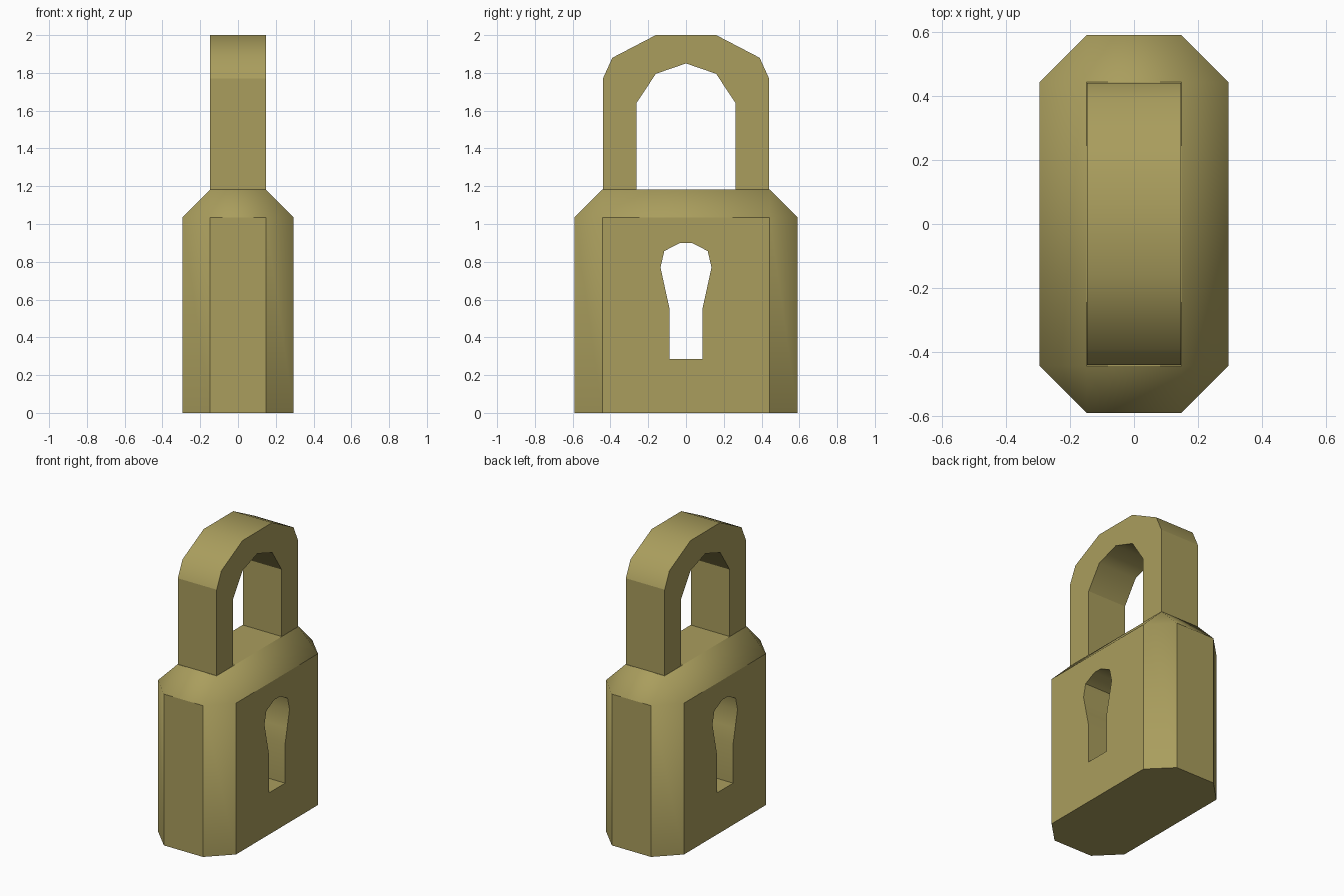
import bpy, bmesh, math

cube = bpy.data.objects.get("Cube")
if cube:
    bpy.data.objects.remove(cube, do_unlink=True)

brass = bpy.data.materials.new("aged_brass")
brass.use_nodes = True
colour = (0.40, 0.34, 0.11, 1)
brass.diffuse_color = colour
brass.node_tree.nodes["Principled BSDF"].inputs["Base Color"].default_value = colour


def add_object(name, bm):
    bmesh.ops.recalc_face_normals(bm, faces=bm.faces)
    mesh = bpy.data.meshes.new(name)
    bm.to_mesh(mesh)
    bm.free()
    obj = bpy.data.objects.new(name, mesh)
    bpy.context.collection.objects.link(obj)
    mesh.materials.append(brass)
    return obj


def mirrored(half):
    """Close a right-hand (y, z) profile with its mirror image."""
    return half + [(-y, z) for y, z in reversed(half) if y > 0]


def extruded(profile, half_width):
    """Extrude a (y, z) profile across x."""
    bm = bmesh.new()
    face = bm.faces.new([bm.verts.new((-half_width, y, z)) for y, z in profile])
    new = bmesh.ops.extrude_face_region(bm, geom=[face])["geom"]
    verts = [v for v in new if isinstance(v, bmesh.types.BMVert)]
    bmesh.ops.translate(bm, verts=verts, vec=(2 * half_width, 0, 0))
    return bm


def activate(obj):
    bpy.ops.object.select_all(action="DESELECT")
    obj.select_set(True)
    bpy.context.view_layer.objects.active = obj


# Lock body: a box chamfered on every edge except round the base
WIDTH, DEPTH, HEIGHT, CHAMFER = 0.59, 1.18, 1.182, 0.147
bm = bmesh.new()
bmesh.ops.create_cube(bm, size=1)
for v in bm.verts:
    v.co = (v.co.x * WIDTH, v.co.y * DEPTH, (v.co.z + 0.5) * HEIGHT)
edges = [e for e in bm.edges if any(v.co.z > 0.1 for v in e.verts)]
bmesh.ops.bevel(bm, geom=edges, offset=CHAMFER, offset_type="OFFSET",
                segments=1, profile=0.5, affect="EDGES", clamp_overlap=False)
body = add_object("lock_body", bm)

# Keyhole cut right through the body
keyhole = mirrored([(0.088, 0.285), (0.088, 0.555), (0.11, 0.655),
                    (0.135, 0.77), (0.115, 0.857), (0.03, 0.90)])
cutter = add_object("keyhole_cutter", extruded(keyhole, 0.5))
cutter.hide_render = True
activate(body)
cut = body.modifiers.new("keyhole", "BOOLEAN")
cut.operation = "DIFFERENCE"
cut.solver = "EXACT"
cut.object = cutter
bpy.ops.object.modifier_apply(modifier=cut.name)
bpy.data.objects.remove(cutter, do_unlink=True)
bpy.ops.object.shade_smooth_by_angle(angle=math.radians(40))

# Shackle: one arch profile, outer edge up and over, inner edge back
outer = mirrored([(0.44, HEIGHT), (0.44, 1.77), (0.39, 1.88), (0.16, 2.0)])
inner = mirrored([(0.262, HEIGHT), (0.262, 1.64), (0.16, 1.795), (0, 1.85)])
bm = extruded(outer + inner[::-1], CHAMFER)
# The bow is smooth; the legs and the flat sides stay crisp
bm.normal_update()
for f in bm.faces:
    f.smooth = True
for e in bm.edges:
    spring_line = all(v.co.z < 1.785 for v in e.verts)
    e.smooth = not spring_line and e.calc_face_angle(0) < math.radians(60)
add_object("shackle", bm)
